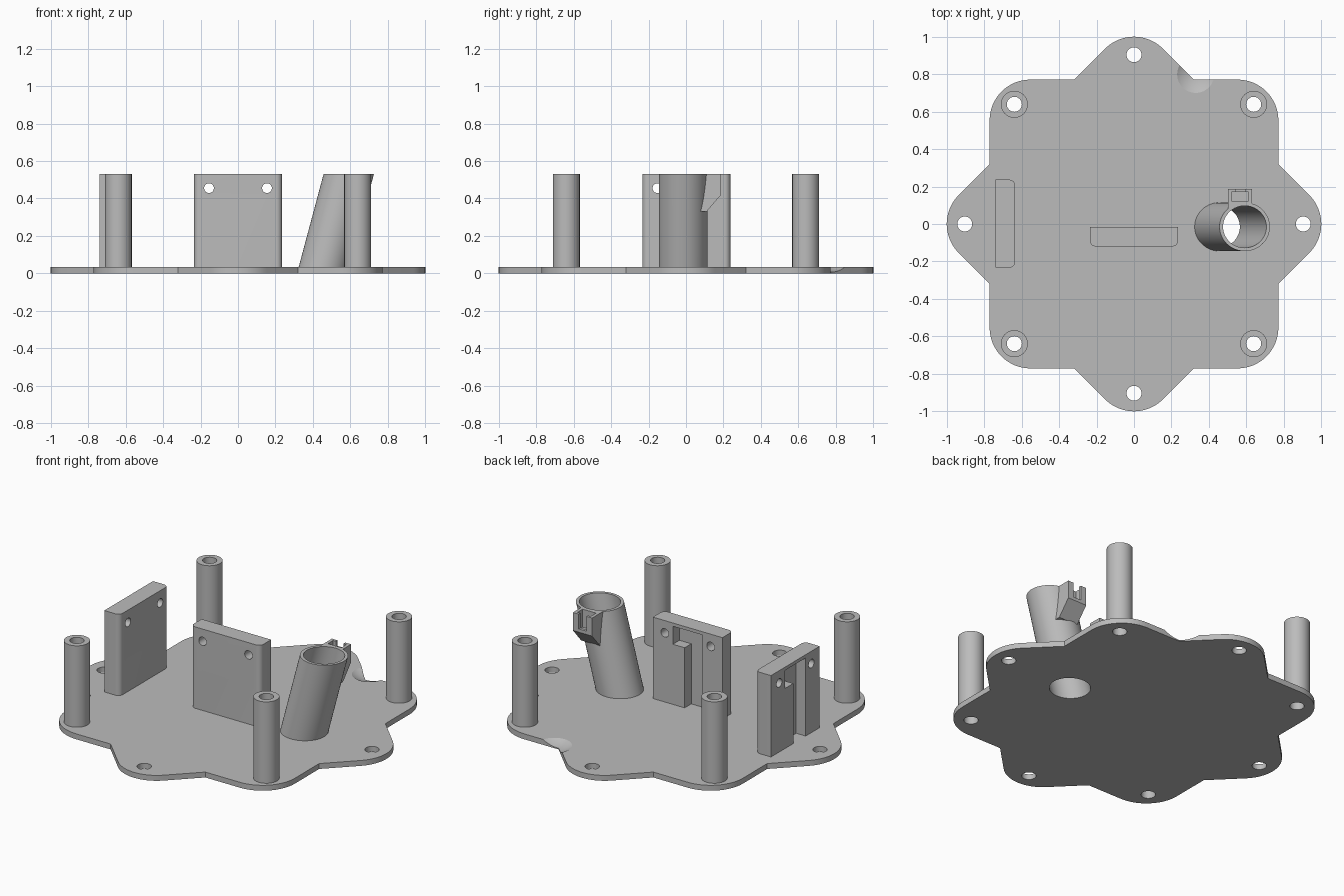
import bpy, bmesh, math
from math import cos, sin, pi, radians
from mathutils import Matrix, Vector

if "Cube" in bpy.data.objects:
    bpy.data.objects.remove(bpy.data.objects["Cube"])

grey = bpy.data.materials.new("light_grey")
grey.use_nodes = True
grey.diffuse_color = (0.5, 0.5, 0.5, 1)
grey.node_tree.nodes["Principled BSDF"].inputs["Base Color"].default_value = (0.5, 0.5, 0.5, 1)

BASE = 0.033   # plate thickness
TOP = 0.53     # common height of all uprights


def add_mesh(name, bm):
    bmesh.ops.recalc_face_normals(bm, faces=bm.faces[:])
    mesh = bpy.data.meshes.new(name)
    bm.to_mesh(mesh)
    bm.free()
    mesh.materials.append(grey)
    obj = bpy.data.objects.new(name, mesh)
    bpy.context.collection.objects.link(obj)
    return obj


def prism(name, pts, z0, z1, shear=0.0, matrix=None):
    """Extrude a closed outline from z0 to z1, optionally leaning toward +x."""
    bm = bmesh.new()
    face = bm.faces.new([bm.verts.new((x + shear * z0, y, z0)) for x, y in pts])
    new = bmesh.ops.extrude_face_region(bm, geom=[face])["geom"]
    tops = [v for v in new if isinstance(v, bmesh.types.BMVert)]
    bmesh.ops.translate(bm, verts=tops, vec=(shear * (z1 - z0), 0, z1 - z0))
    if matrix:
        bm.transform(matrix)
    return add_mesh(name, bm)


def ring(cx, cy, r, rx=None, n=48):
    return [(cx + (rx or r) * cos(2 * pi * i / n), cy + r * sin(2 * pi * i / n)) for i in range(n)]


def rect(x0, x1, y0, y1):
    return [(x0, y0), (x1, y0), (x1, y1), (x0, y1)]


def cut(obj, *cutters):
    """Subtract the cutters, bake the result and drop the cutters."""
    for c in cutters:
        mod = obj.modifiers.new("cut", 'BOOLEAN')
        mod.operation, mod.solver, mod.object = 'DIFFERENCE', 'EXACT', c
    dg = bpy.context.evaluated_depsgraph_get()
    mesh = bpy.data.meshes.new_from_object(obj.evaluated_get(dg))
    obj.modifiers.clear()
    obj.data = mesh
    for c in cutters:
        bpy.data.objects.remove(c)


def smooth(obj):
    bpy.ops.object.select_all(action='DESELECT')
    obj.select_set(True)
    bpy.context.view_layer.objects.active = obj
    bpy.ops.object.shade_smooth_by_angle(angle=radians(30))


parts = []

# Base plate: eight rounded lobes from two crossed rounded squares
half, rad = 0.772, 0.218
outline = []
for k in range(8):
    a = k * pi / 4
    d = (half - rad) * math.sqrt(2)
    for i in range(17):
        t = a - pi / 4 + i * pi / 32
        outline.append((d * cos(a) + rad * cos(t), d * sin(a) + rad * sin(t)))
    n = a + pi / 8
    outline.append((half / cos(pi / 8) * cos(n), half / cos(pi / 8) * sin(n)))
plate = prism("base_plate", outline, 0, BASE)

posts = [(sx * 0.64, sy * 0.64) for sx in (-1, 1) for sy in (-1, 1)]
edge_holes = [(0.905, 0), (-0.905, 0), (0, 0.905), (0, -0.905)]
cutters = [prism("hole", ring(x, y, 0.04), -0.1, 0.1) for x, y in posts + edge_holes]

# Leaning tube shape shared by the tube, its bore and the plate opening
LEAN = math.tan(radians(15))
TX, TY = 0.45, -0.015


def leaning(name, r, z0, z1):
    return prism(name, ring(TX, TY, r, r / cos(radians(15)), 64), z0, z1, LEAN)


cutters.append(leaning("bore", 0.112, -0.1, 0.1))

# Shallow round dent in one inner corner of the plate
bm = bmesh.new()
bmesh.ops.create_uvsphere(bm, u_segments=64, v_segments=48, radius=0.19,
                          matrix=Matrix.Translation((0.33, 0.80, 0.195)))
cutters.append(add_mesh("dent", bm))
cut(plate, *cutters)
parts.append(plate)

# Hollow corner posts
for i, (x, y) in enumerate(posts):
    post = prism(f"corner_post_{i + 1}", ring(x, y, 0.072), 0.025, TOP)
    cut(post, prism("hole", ring(x, y, 0.04), -0.1, 1))
    parts.append(post)

# Leaning open tube
tube = leaning("leaning_tube", 0.13, 0.02, TOP)
cut(tube, leaning("bore", 0.112, -0.1, 1))
parts.append(tube)

# Small clip holder behind the tube rim
side = [(0.06, TOP), (0.188, TOP), (0.188, 0.42), (0.11, 0.33), (0.06, 0.33)]
to_x = Matrix(((0, 0, 1, 0), (1, 0, 0, 0), (0, 1, 0, 0), (0, 0, 0, 1)))
clip = prism("clip_holder", side, 0.503, 0.632, matrix=to_x)
cut(clip, leaning("bore", 0.12, -0.1, 1),
    prism("pocket", rect(0.522, 0.613, 0.122, 0.172), 0.42, 1),
    prism("slot", rect(0.542, 0.593, 0.15, 0.3), 0.44, 1))
parts.append(clip)


# Upright mounting walls: rounded on one side, pocketed on the other
def mounting_wall(name, location, turn):
    w, d, r = 0.235, 0.052, 0.03
    pts = [(w, d), (-w, d)]
    for cx, start in ((-w + r, pi), (w - r, 1.5 * pi)):
        pts += [(cx + r * cos(start + i * pi / 16), -d + r + r * sin(start + i * pi / 16))
                for i in range(9)]
    wall = prism(name, pts, 0.025, TOP)
    lay = Matrix.Rotation(pi / 2, 4, 'X')
    holes = [prism("hole", ring(s * 0.155, 0.455, 0.026, n=32), -0.2, 0.2, matrix=lay)
             for s in (-1, 1)]
    cut(wall, *holes,
        prism("upper_pocket", rect(-0.1, 0.1, -0.012, 0.2), 0.40, 0.51),
        prism("lower_slot", rect(-0.1, 0.02, -0.012, 0.2), 0, 0.45))
    wall.data.transform(Matrix.Translation(Vector(location)) @ Matrix.Rotation(turn, 4, 'Z'))
    parts.append(wall)


mounting_wall("centre_wall", (0, -0.068, 0), 0)
mounting_wall("side_wall", (-0.688, 0.002, 0), pi / 2)

for p in parts:
    smooth(p)
